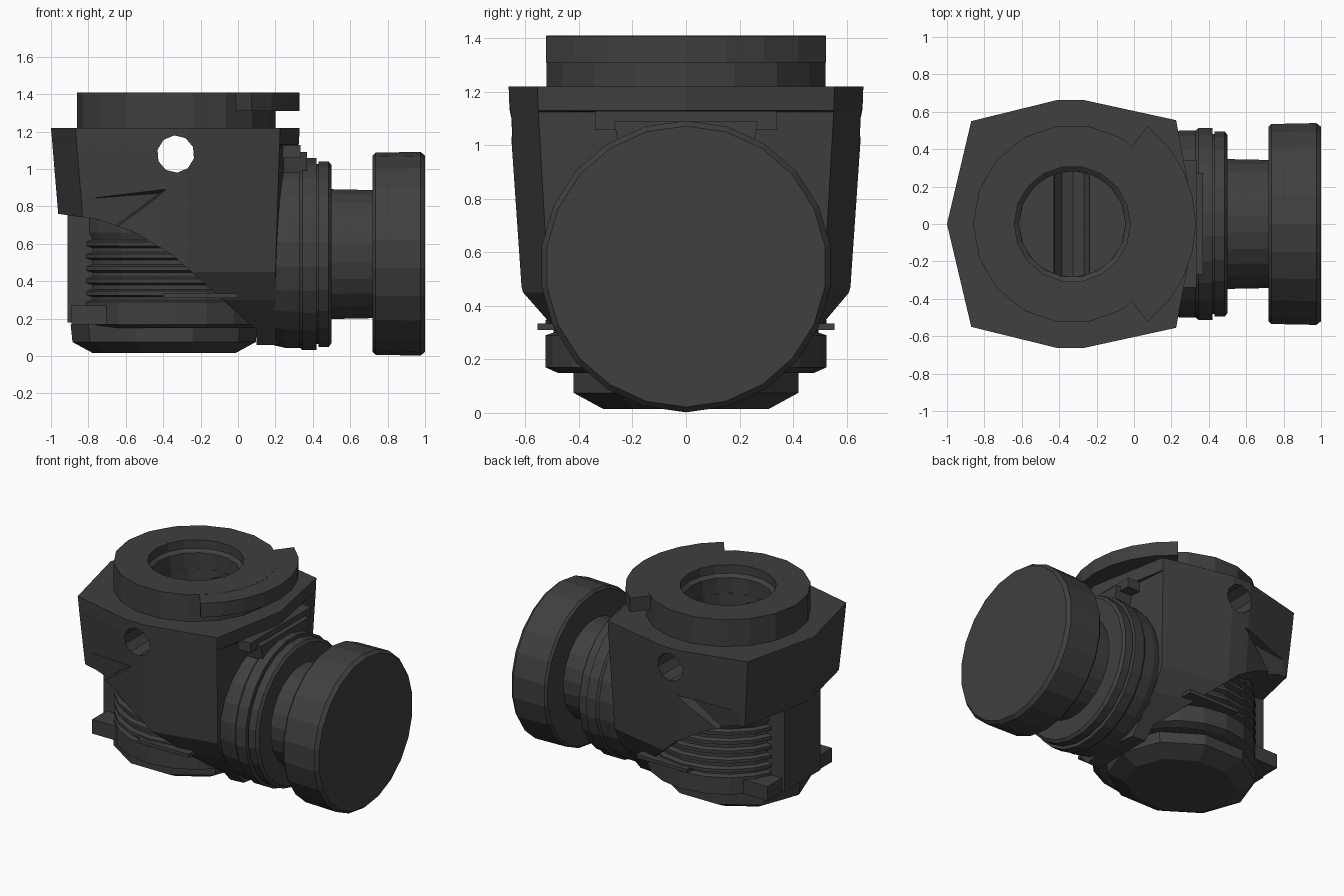
import bpy, bmesh, math

if "Cube" in bpy.data.objects:
    bpy.data.objects.remove(bpy.data.objects["Cube"])

mat = bpy.data.materials.new("dark grey metal")
mat.diffuse_color = (0.05, 0.05, 0.05, 1)
mat.use_nodes = True
mat.node_tree.nodes["Principled BSDF"].inputs["Base Color"].default_value = mat.diffuse_color
CX = -0.33          # vertical axis shared by collar and ribbed barrel


def finish(name, bm):
    bmesh.ops.remove_doubles(bm, verts=bm.verts, dist=1e-5)
    bmesh.ops.recalc_face_normals(bm, faces=bm.faces)
    me = bpy.data.meshes.new(name)
    bm.to_mesh(me)
    bm.free()
    me.materials.append(mat)
    ob = bpy.data.objects.new(name, me)
    bpy.context.collection.objects.link(ob)
    return ob


def loft(name, rings, caps=True, closed=False):
    """Skin a list of equal-length point rings."""
    bm = bmesh.new()
    vs = [[bm.verts.new(p) for p in r] for r in rings]
    n = len(vs[0])
    pairs = list(zip(vs, vs[1:])) + ([(vs[-1], vs[0])] if closed else [])
    for a, b in pairs:
        for i in range(n):
            j = (i + 1) % n
            bm.faces.new((a[i], a[j], b[j], b[i]))
    if caps and not closed:
        bm.faces.new(vs[0])
        bm.faces.new(vs[-1])
    return finish(name, bm)


def lathe_z(name, prof, n, cx=CX, a0=0, a1=2 * math.pi, closed=False):
    """Revolve (radius, z) points round a vertical axis."""
    ang = [a0 + (a1 - a0) * i / n for i in range(n)]
    return loft(name, [[(cx + r * math.cos(a), r * math.sin(a), z) for a in ang]
                       for r, z in prof], closed=closed)


def lathe_x(name, prof, n, cz):
    """Revolve (x, radius) points round an axis along x."""
    ang = [2 * math.pi * (i + 0.5) / n for i in range(n)]
    return loft(name, [[(x, r * math.cos(a), cz + r * math.sin(a)) for a in ang]
                       for x, r in prof])


def prism_y(name, pts, y0, y1):
    return loft(name, [[(x, y, z) for x, z in pts] for y in (y0, y1)])


def box(name, x0, x1, y0, y1, z0, z1):
    return prism_y(name, [(x0, z0), (x1, z0), (x1, z1), (x0, z1)], y0, y1)


def boolean(ob, tool, op):
    m = ob.modifiers.new("cut", "BOOLEAN")
    m.object, m.operation, m.solver = tool, op, "EXACT"
    bpy.context.view_layer.update()
    dg = bpy.context.evaluated_depsgraph_get()
    me = bpy.data.meshes.new_from_object(ob.evaluated_get(dg))
    ob.modifiers.clear()
    ob.data = me
    bpy.data.objects.remove(tool)


# Housing: tapered plan outline, trimmed by the sloping side profile
half = [(-0.87, 0.55), (-0.41, 0.663), (-0.27, 0.663), (0.22, 0.555)]


def plan(z, sy, left, apex, right):
    h = [(-0.87 + (left + 1), 0.55 * sy), half[1], half[2], (right, 0.555 * sy)]
    h = [h[0], (half[1][0], 0.663 * sy), (half[2][0], 0.663 * sy), h[3]]
    return ([(left, 0, z)] + [(x, y, z) for x, y in h] + [(apex, 0, z)]
            + [(x, -y, z) for x, y in reversed(h)])


housing = loft("housing", [plan(1.22, 1, -1, 0.33, 0.225),
                           plan(1.13, 0.995, -0.992, 0.325, 0.222),
                           plan(1.125, 0.995, -0.992, 0.27, 0.222),
                           plan(0.45, 0.925, -0.935, 0.24, 0.2),
                           plan(0.30, 0.78, -0.92, 0.24, 0.2),
                           plan(0.06, 0.40, -0.90, 0.24, 0.2)])
side = prism_y("side_profile", [(-1.1, 1.3), (-1.1, 0.775), (-0.96, 0.76), (-0.75, 0.73),
                                (-0.55, 0.66), (-0.35, 0.54), (0.1, 0.14), (0.1, 0.0),
                                (0.5, 0.0), (0.5, 1.3)], -1, 1)
boolean(housing, side, "INTERSECT")

# Undercut hollows at the two rear corners
for s in (1, -1):
    hollow = loft("hollow", [[(-1.1, s * 0.53, 0.82), (-0.42, s * 0.56, 0.87),
                              (-0.66, s * 0.53, 0.69), (-1.1, s * 0.5, 0.6)],
                             [(-1.1, s * 0.8, 0.93), (-0.32, s * 0.8, 0.93),
                              (-0.62, s * 0.8, 0.66), (-1.1, s * 0.8, 0.6)]])
    boolean(housing, hollow, "DIFFERENCE")

# Blind bore from the top, and cross hole through both sides
boolean(housing, lathe_z("bore", [(0.285, 1.08), (0.285, 1.4)], 16), "DIFFERENCE")
hole = [(CX - 0.003 + 0.1 * math.cos(math.radians(22.5 + 36 * i)),
         1.08 + 0.1 * math.sin(math.radians(22.5 + 36 * i))) for i in range(10)]
boolean(housing, prism_y("cross_hole", hole, -1, 1), "DIFFERENCE")

# Top collar ring with a wider locking lip on the right
lathe_z("collar", [(0.53, 1.21), (0.53, 1.41), (0.31, 1.41), (0.31, 1.35),
                   (0.285, 1.33), (0.285, 1.21)], 18, closed=True)
lip = []
for i in range(9):
    a = math.radians(-52.5 + 105 * i / 8)
    lip.append([(CX + r * math.cos(a), r * math.sin(a), z)
                for r, z in ((0.45, 1.31), (0.66, 1.31), (0.66, 1.409), (0.45, 1.409))])
loft("collar_lip", lip)

# Stepped bracket between housing and port
box("bracket_upper", 0.1, 0.335, -0.34, 0.34, 1.06, 1.128)
loft("bracket_lower", [[(x, -w, z), (x, w, z), (x, 0.27, 1.09), (x, -0.27, 1.09)]
                       for x, w, z in ((0.1, 0.24, 0.95), (0.37, 0.24, 0.95))])

# Side port with grooved flange and neck
lathe_x("port", [(0.1, 0.47), (0.25, 0.505), (0.33, 0.505), (0.345, 0.517), (0.42, 0.517),
                 (0.42, 0.485), (0.43, 0.485), (0.43, 0.5), (0.485, 0.5), (0.5, 0.48),
                 (0.5, 0.35), (0.74, 0.345)], 24, 0.545)

# End knob
lathe_x("knob", [(0.72, 0.35), (0.72, 0.525), (0.735, 0.54), (0.975, 0.545),
                 (1.0, 0.525)], 22, 0.547)

# Ribbed barrel under the housing
prof = [(0.48, 0.15), (0.525, 0.17), (0.525, 0.29), (0.495, 0.30)]
for i in range(5):
    z = 0.315 + i * 0.066
    prof += [(0.495, z), (0.525, z + 0.01), (0.525, z + 0.032), (0.495, z + 0.042)]
prof += [(0.51, 0.66), (0.51, 0.85)]
lathe_z("ribbed_barrel", prof, 20)

# Rear flat plate, foot blocks and side tabs
box("rear_plate", -0.912, -0.6, -0.2, 0.2, 0.18, 0.8)
for s, side_name in ((1, "left"), (-1, "right")):
    box("foot_block_" + side_name, -0.89, -0.6, min(s * .2, s * .36), max(s * .2, s * .36),
        0.17, 0.27)
    box("tab_" + side_name, -0.4, 0.0, min(s * .3, s * .555), max(s * .3, s * .555),
        0.31, 0.335)

# Chamfered base plug
loft("base_plug", [[(-0.395 + rx * math.cos(math.radians(36 * i)),
                     ry * math.sin(math.radians(36 * i)) / 0.951, z) for i in range(10)]
                   for rx, ry, z in ((0.38, 0.31, 0.015), (0.49, 0.42, 0.075),
                                     (0.50, 0.42, 0.17))])
